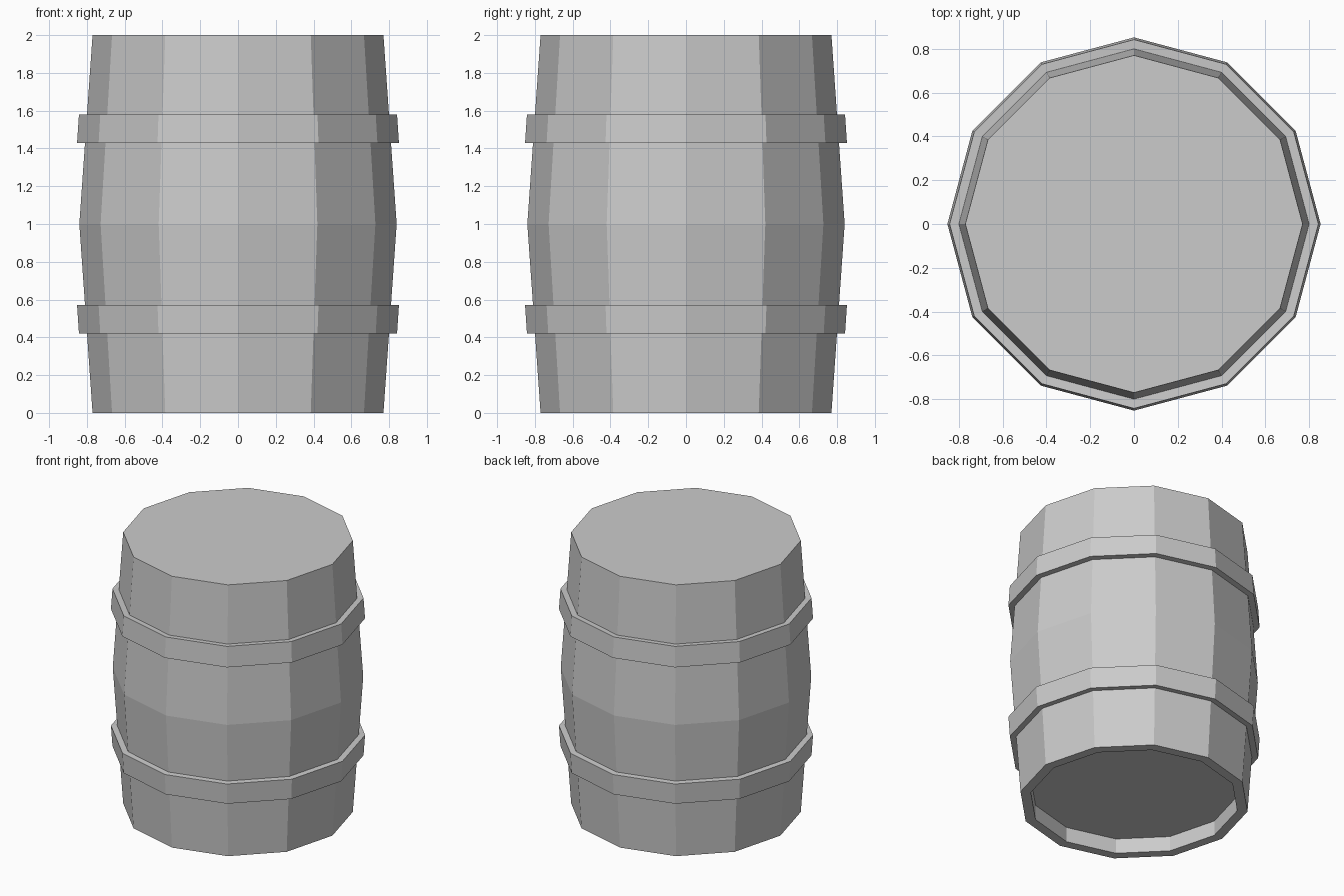
import bpy, bmesh
from math import sin, cos, tau

if "Cube" in bpy.data.objects:
    bpy.data.objects.remove(bpy.data.objects["Cube"])

SIDES = 12


def lathe(name, profile, closed=False):
    """Spin a (radius, height) profile around z into flat-faced sides."""
    bm = bmesh.new()
    rings = [[bm.verts.new((r * cos(tau * i / SIDES), r * sin(tau * i / SIDES), z))
              for i in range(SIDES)] for r, z in profile]
    pairs = list(zip(rings, rings[1:]))
    if closed:
        pairs.append((rings[-1], rings[0]))
    else:
        bm.faces.new(rings[0])
        bm.faces.new(rings[-1])
    for a, b in pairs:
        for i in range(SIDES):
            j = (i + 1) % SIDES
            bm.faces.new((a[i], a[j], b[j], b[i]))
    bmesh.ops.recalc_face_normals(bm, faces=bm.faces)
    mesh = bpy.data.meshes.new(name)
    bm.to_mesh(mesh)
    bm.free()
    obj = bpy.data.objects.new(name, mesh)
    bpy.context.collection.objects.link(obj)
    return obj


# Bulging body: recessed underside, rim, widest middle, flat lid
lathe("barrel_body", [(0.70, 0.11), (0.70, 0), (0.77, 0), (0.84, 1), (0.77, 2)])

# Hoops follow the slope of the staves; the lower one mirrors the upper
hoop = [(0.80, 1.427), (0.852, 1.43), (0.842, 1.58), (0.79, 1.577)]
lathe("upper_hoop", hoop, closed=True)
lathe("lower_hoop", [(r, 2 - z) for r, z in hoop], closed=True)
